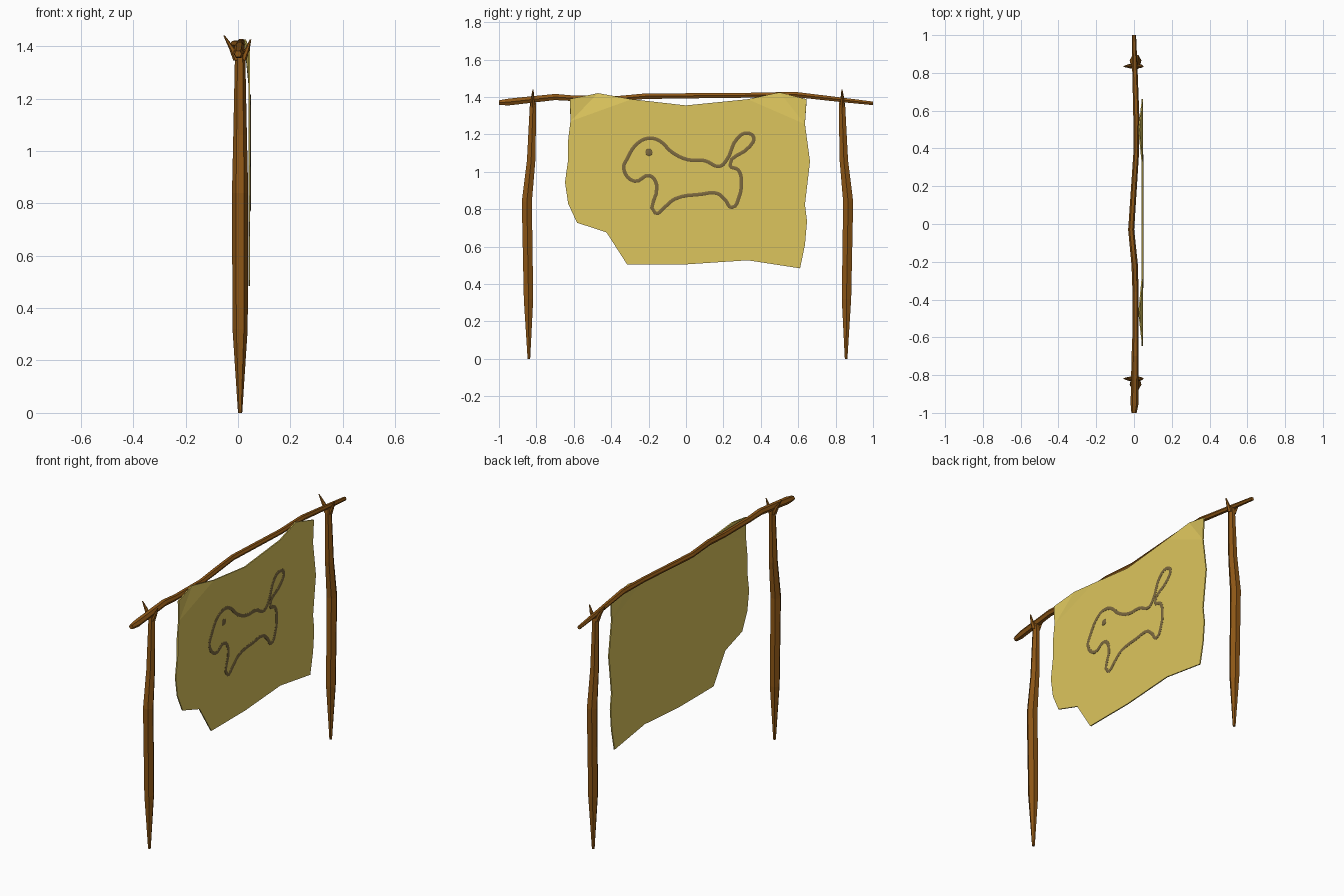
import bpy, bmesh, math
from mathutils import Vector

if "Cube" in bpy.data.objects:
    bpy.data.objects.remove(bpy.data.objects["Cube"])


def material(name, rgb):
    m = bpy.data.materials.new(name)
    m.diffuse_color = (*rgb, 1)
    m.use_nodes = True
    m.node_tree.nodes["Principled BSDF"].inputs["Base Color"].default_value = m.diffuse_color
    return m


WOOD = material("wood", (0.27, 0.095, 0.008))
CLOTH = material("cloth", (0.72, 0.56, 0.11))
PAINT = material("paint", (0.2, 0.14, 0.05))


def add_object(name, bm, mat):
    bmesh.ops.recalc_face_normals(bm, faces=bm.faces)
    me = bpy.data.meshes.new(name)
    bm.to_mesh(me)
    bm.free()
    me.materials.append(mat)
    ob = bpy.data.objects.new(name, me)
    bpy.context.collection.objects.link(ob)
    return ob


def sweep(bm, path, axis, sides=6):
    """Skin rings of (x, y, z, radius) lying across the y or z axis."""
    rings = []
    for x, y, z, r in path:
        ring = []
        for i in range(sides):
            a = math.tau * (i + 0.5) / sides
            u, v = r * math.sin(a), r * math.cos(a)
            off = (u, v, 0) if axis == "z" else (u, 0, v)
            ring.append(bm.verts.new(Vector((x, y, z)) + Vector(off)))
        rings.append(ring)
    for a, b in zip(rings, rings[1:]):
        for i in range(sides):
            j = (i + 1) % sides
            bm.faces.new((a[i], a[j], b[j], b[i]))
    bm.faces.new(rings[0])
    bm.faces.new(rings[-1])


# Forked posts, mirrored left to right
POST = [(0.008, 0.848, 0, 0.008), (0.008, 0.85, 0.32, 0.029),
        (0.008, 0.859, 0.84, 0.031), (0.008, 0.836, 1.06, 0.026),
        (0.008, 0.826, 1.35, 0.02), (0.008, 0.826, 1.375, 0.016)]
PRONGS = [[(-0.002, 0.828, 1.345, 0.016), (-0.022, 0.828, 1.39, 0.012), (-0.053, 0.826, 1.44, 0.003)],
          [(0.018, 0.828, 1.345, 0.014), (0.034, 0.828, 1.385, 0.01), (0.048, 0.826, 1.425, 0.003)]]
for side, name in ((-1, "left_post"), (1, "right_post")):
    bm = bmesh.new()
    for part in [POST] + PRONGS:
        sweep(bm, [(x, side * y + 0.008, z, r) for x, y, z, r in part], "z")
    add_object(name, bm, WOOD)

# Crooked crossbar
bm = bmesh.new()
sweep(bm, [(0, -1, 1.37, 0.014), (0.003, -0.95, 1.373, 0.021), (0.006, -0.7, 1.4, 0.019),
           (0.008, -0.6, 1.393, 0.017), (0.008, -0.36, 1.392, 0.016),
           (0.004, -0.22, 1.404, 0.017), (-0.015, -0.03, 1.406, 0.016),
           (0.012, 0.38, 1.41, 0.015), (0.012, 0.58, 1.414, 0.016),
           (0.004, 0.84, 1.384, 0.014), (0, 1, 1.366, 0.011)], "y")
add_object("crossbar", bm, WOOD)

# Ragged cloth hung from two tied peaks
OUTLINE = [(-0.62, 1.39), (-0.47, 1.42), (-0.29, 1.388), (0, 1.355), (0.33, 1.388),
           (0.5, 1.425), (0.645, 1.388), (0.636, 1.255), (0.663, 1.056), (0.636, 0.826),
           (0.647, 0.735), (0.636, 0.61), (0.61, 0.484), (0.33, 0.527), (0, 0.505),
           (-0.315, 0.505), (-0.425, 0.676), (-0.583, 0.728), (-0.63, 0.83),
           (-0.647, 0.944), (-0.63, 1.067), (-0.63, 1.17), (-0.618, 1.27)]
bm = bmesh.new()
bm.faces.new([bm.verts.new((0.043, y, z)) for y, z in OUTLINE])
bmesh.ops.bisect_plane(bm, geom=bm.verts[:] + bm.edges[:] + bm.faces[:],
                       plane_co=(0, 0, 1.375), plane_no=(0, 0, 1))
for v in bm.verts:
    if v.co.z > 1.4:
        v.co.x = 0.026
bmesh.ops.triangulate(bm, faces=bm.faces[:])
cloth = add_object("cloth", bm, CLOTH)
mod = cloth.modifiers.new("thickness", "SOLIDIFY")
mod.thickness = 0.007
mod.offset = 0

# Painted animal outline on the +x side
ANIMAL = [(-0.19, 1.18), (-0.25, 1.16), (-0.315, 1.07), (-0.333, 1.015), (-0.275, 0.95),
          (-0.195, 0.98), (-0.157, 0.93), (-0.165, 0.78), (-0.11, 0.815), (-0.06, 0.855),
          (0.08, 0.88), (0.165, 0.885), (0.21, 0.85), (0.245, 0.81), (0.285, 0.87),
          (0.295, 0.93), (0.28, 1.01), (0.235, 1.035), (0.34, 1.135), (0.362, 1.185),
          (0.325, 1.207), (0.275, 1.18), (0.215, 1.06), (0.18, 1.03), (0.1, 1.06),
          (0.01, 1.065), (-0.075, 1.105), (-0.14, 1.165)]
cu = bpy.data.curves.new("animal_outline", "CURVE")
cu.dimensions = "3D"
cu.resolution_u = 4
cu.bevel_depth = 0.011
cu.bevel_resolution = 1
sp = cu.splines.new("BEZIER")
sp.bezier_points.add(len(ANIMAL) - 1)
sp.use_cyclic_u = True
for p, (y, z) in zip(sp.bezier_points, ANIMAL):
    p.co = (0, y, z)
    p.handle_left_type = p.handle_right_type = "AUTO"
cu.materials.append(PAINT)
outline = bpy.data.objects.new("animal_outline", cu)
bpy.context.collection.objects.link(outline)
outline.location.x = 0.0465
outline.scale.x = 0.3
bpy.context.view_layer.objects.active = outline
outline.select_set(True)
bpy.ops.object.convert(target="MESH")

# Painted eye
bm = bmesh.new()
bmesh.ops.create_uvsphere(bm, u_segments=10, v_segments=6, radius=0.019)
eye = add_object("animal_eye", bm, PAINT)
eye.location = (0.0465, -0.198, 1.104)
eye.scale.x = 0.18
